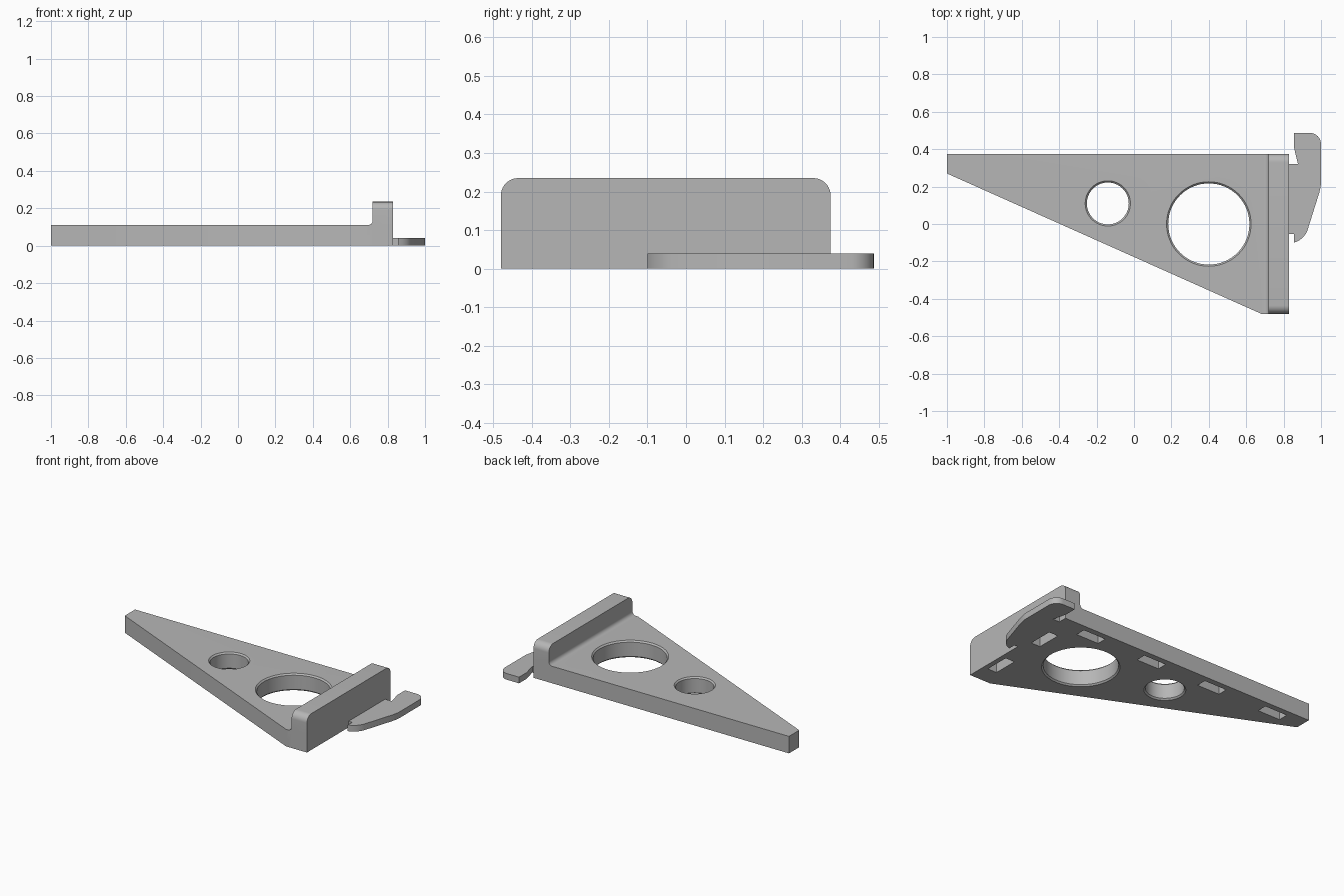
import bpy
import bmesh
import math
from mathutils import Matrix, Vector

cube = bpy.data.objects.get("Cube")
if cube:
    bpy.data.objects.remove(cube, do_unlink=True)

GREY = (0.47, 0.47, 0.47, 1)
grey = bpy.data.materials.new("plain grey")
grey.use_nodes = True
grey.diffuse_color = GREY
grey.node_tree.nodes["Principled BSDF"].inputs["Base Color"].default_value = GREY

BACK, FRONT = 0.375, -0.48       # depth limits of the plate
WALL_IN, WALL_OUT = 0.72, 0.83   # wall faces along x
PLATE_H, WALL_H = 0.11, 0.235


def arc(cx, cy, r, start, end, steps=10):
    """Points on an arc, angles in degrees."""
    angles = [math.radians(start + (end - start) * i / steps) for i in range(steps + 1)]
    return [(cx + r * math.cos(a), cy + r * math.sin(a)) for a in angles]


def loft(name, rings):
    """Closed solid through equal-length rings of 3D points."""
    bm = bmesh.new()
    rows = [[bm.verts.new(p) for p in ring] for ring in rings]
    n = len(rows[0])
    for a, b in zip(rows, rows[1:]):
        for i in range(n):
            j = (i + 1) % n
            bm.faces.new((a[i], a[j], b[j], b[i]))
    bm.faces.new(rows[0][::-1])
    bm.faces.new(rows[-1])
    bmesh.ops.recalc_face_normals(bm, faces=bm.faces)
    mesh = bpy.data.meshes.new(name)
    bm.to_mesh(mesh)
    bm.free()
    mesh.materials.append(grey)
    obj = bpy.data.objects.new(name, mesh)
    bpy.context.collection.objects.link(obj)
    return obj


def prism(name, points, low, high, place=lambda u, v, w: (u, v, w)):
    return loft(name, [[place(u, v, w) for u, v in points] for w in (low, high)])


def combine(target, tool, operation):
    """Apply a boolean and discard the tool."""
    mod = target.modifiers.new(operation, "BOOLEAN")
    mod.operation, mod.solver, mod.object = operation, "EXACT", tool
    bpy.context.view_layer.objects.active = target
    bpy.ops.object.modifier_apply(modifier=mod.name)
    bpy.data.objects.remove(tool, do_unlink=True)


# Tapered base plate
plate = prism("bracket_plate",
              [(-1, BACK), (-1, 0.27), (0.68, FRONT), (WALL_OUT, FRONT), (WALL_OUT, BACK)],
              0, PLATE_H)

# Upright wall with rounded top corners
R = 0.045
wall_profile = ([(FRONT, 0), (BACK, 0)]
                + arc(BACK - R, WALL_H - R, R, 0, 90)
                + arc(FRONT + R, WALL_H - R, R, 90, 180))
wall = prism("wall", wall_profile, WALL_IN, WALL_OUT, lambda u, v, w: (w, u, v))
combine(plate, wall, "UNION")

# Fillet between plate and wall
F = 0.025
fillet_profile = (arc(WALL_IN - F, PLATE_H + F, F, -90, 0, 6)
                  + [(WALL_IN + 0.02, PLATE_H + F), (WALL_IN + 0.02, PLATE_H - 0.02),
                     (WALL_IN - F, PLATE_H - 0.02)])
fillet = prism("fillet", fillet_profile, FRONT, BACK, lambda u, v, w: (u, w, v))
combine(plate, fillet, "UNION")

# Round through holes with chamfered rims
C = 0.009
for x, y, r in ((-0.14, 0.11, 0.112), (0.4, 0, 0.217)):
    profile = [(r + 2 * C, -C), (r, C), (r, PLATE_H - C), (r + 2 * C, PLATE_H + C)]
    cutter = loft("hole_cutter",
                  [[(px, py, z) for px, py in arc(x, y, rad, 0, 360, 64)[:-1]]
                   for rad, z in profile])
    combine(plate, cutter, "DIFFERENCE")

# Blind slots underneath: a row along the back edge and a pair under the wall
slots = [(-0.785 + 0.455 * i, 0.305, 0.16, 0.065) for i in range(4)]
slots += [(0.765, y, 0.065, 0.16) for y in (0.11, -0.28)]
for x, y, sx, sy in slots:
    corners = [(x + a * sx / 2, y + b * sy / 2) for a, b in ((-1, -1), (1, -1), (1, 1), (-1, 1))]
    combine(plate, prism("slot_cutter", corners, -0.02, 0.06), "DIFFERENCE")

# Thin hooked tab outside the wall
tab_outline = ([(WALL_OUT, -0.053), (0.855, -0.053), (0.855, -0.1), (0.88, -0.09),
                (0.902, -0.073), (0.917, -0.055), (0.927, -0.035), (0.99, 0.165), (0.998, 0.2),
                (1, 0.22)]
               + arc(0.94, 0.427, 0.06, 0, 90)
               + [(0.855, 0.487), (0.855, 0.41), (0.877, 0.32), (WALL_OUT, 0.32)])
tab = prism("hook_tab", tab_outline, 0, 0.04)

# Smooth curved faces, keep edges sharp
for obj in (plate, tab):
    bpy.ops.object.select_all(action="DESELECT")
    obj.select_set(True)
    bpy.context.view_layer.objects.active = obj
    bpy.ops.object.shade_smooth_by_angle(angle=math.radians(25))
